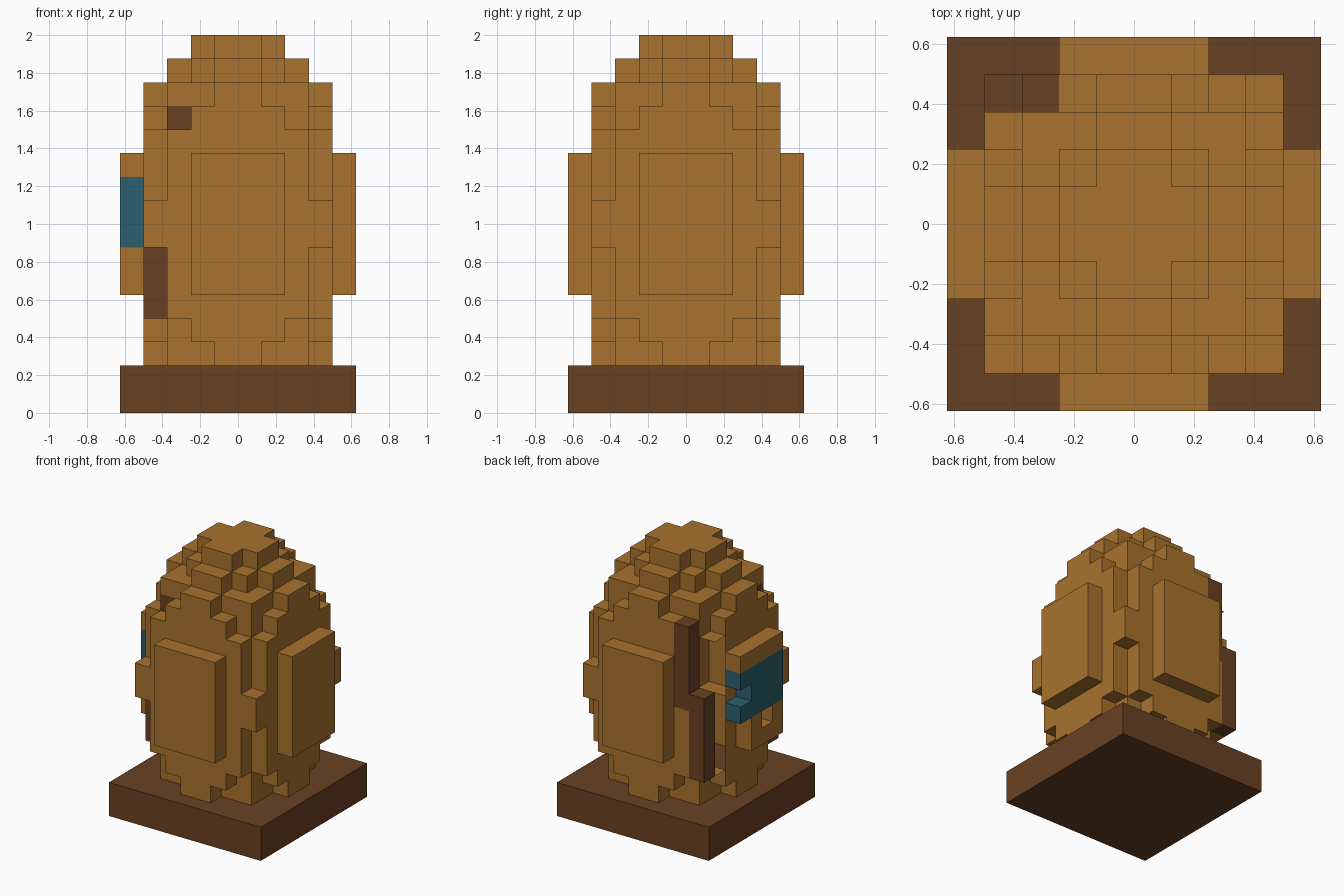
import bpy
import bmesh
from mathutils import Vector

V = 0.125  # edge of one block

if "Cube" in bpy.data.objects:
    bpy.data.objects.remove(bpy.data.objects["Cube"], do_unlink=True)


def material(name, rgb):
    m = bpy.data.materials.new(name)
    m.use_nodes = True
    m.diffuse_color = (*rgb, 1)
    bsdf = m.node_tree.nodes["Principled BSDF"]
    bsdf.inputs["Base Color"].default_value = (*rgb, 1)
    bsdf.inputs["Roughness"].default_value = 0.9
    return m


TAN = material("tan", (0.392, 0.171, 0.027))
BROWN = material("dark brown", (0.141, 0.053, 0.016))
BLUE = material("teal blue", (0.025, 0.117, 0.156))

# Rectangles (half width, half depth) of each layer, by distance from the middle;
# each one is also used with its sides swapped
LAYERS = [
    [(4, 4)],
    [(4, 3)],
    [(4, 3)],
    [(4, 3)],
    [(4, 2), (3, 3)],
    [(4, 1), (3, 3)],
    [(3, 1), (2, 2)],
    [(2, 1)],
]


def box_cells(x0, x1, y0, y1, z0, z1):
    return {(x, y, z) for x in range(x0, x1) for y in range(y0, y1) for z in range(z0, z1)}


egg = set()
for z in range(2, 16):
    for a, b in LAYERS[z - 8 if z >= 8 else 7 - z]:
        egg |= box_cells(-a, a, -b, b, z, z + 1)
        egg |= box_cells(-b, b, -a, a, z, z + 1)

# Brown pillars that step inward as they rise
pillars = set()
for y in (-3, 3):
    pillars |= box_cells(-4, -3, y, y + 1, 4, 9)
    pillars |= box_cells(-3, -2, y, y + 1, 8, 13)
egg -= pillars

# Raised panels on the four sides; the right one is a damaged window
panels = {
    "front_panel": box_cells(-2, 2, -5, -4, 5, 11),
    "back_panel": box_cells(-2, 2, 4, 5, 5, 11),
    "left_panel": box_cells(4, 5, -2, 2, 5, 11),
    "window_panel": box_cells(-5, -4, -2, 2, 5, 11)
    - {(-5, 1, 8), (-5, 1, 6), (-5, 1, 5), (-5, -1, 6)},
}
occupied = egg | pillars | set().union(*panels.values())

DIRS = [Vector(d) for d in
        ((1, 0, 0), (-1, 0, 0), (0, 1, 0), (0, -1, 0), (0, 0, 1), (0, 0, -1))]


def shell(name, cells, mats, mat_rule=None, skip=None):
    """Outer skin of a set of blocks."""
    bm = bmesh.new()
    for c in sorted(cells):
        for d in DIRS:
            near = tuple(int(c[i] + d[i]) for i in range(3))
            if near in occupied or near[2] < 2 or (skip and skip(c, d)):
                continue
            mid = Vector(c) + Vector((0.5, 0.5, 0.5)) + d * 0.5
            u = Vector((d.y, d.z, d.x)) * 0.5
            w = d.cross(u)
            corners = (mid - u - w, mid + u - w, mid + u + w, mid - u + w)
            f = bm.faces.new([bm.verts.new(p * V) for p in corners])
            f.material_index = mat_rule(c) if mat_rule else 0
    bmesh.ops.remove_doubles(bm, verts=bm.verts, dist=0.001)
    me = bpy.data.meshes.new(name)
    bm.to_mesh(me)
    bm.free()
    for m in mats:
        me.materials.append(m)
    ob = bpy.data.objects.new(name, me)
    bpy.context.collection.objects.link(ob)
    return ob


# Narrow opening between the back pillar and the window
def opening(c, d):
    return c[0] == -4 and c[1] == 2 and 4 <= c[2] < 12 and (d.x < 0 or d.y > 0)


shell("egg_body", egg, [TAN], skip=opening)
shell("window_pillars", pillars, [BROWN])
for name, cells in panels.items():
    if name == "window_panel":
        shell(name, cells, [TAN, BLUE], lambda c: int(7 <= c[2] < 10))
    else:
        shell(name, cells, [TAN])

# Square base
bpy.ops.mesh.primitive_cube_add(size=1, location=(0, 0, V))
base = bpy.context.object
base.name = "base"
base.scale = (10 * V, 10 * V, 2 * V)
bpy.ops.object.transform_apply(location=False, rotation=False, scale=True)
base.data.materials.append(BROWN)
